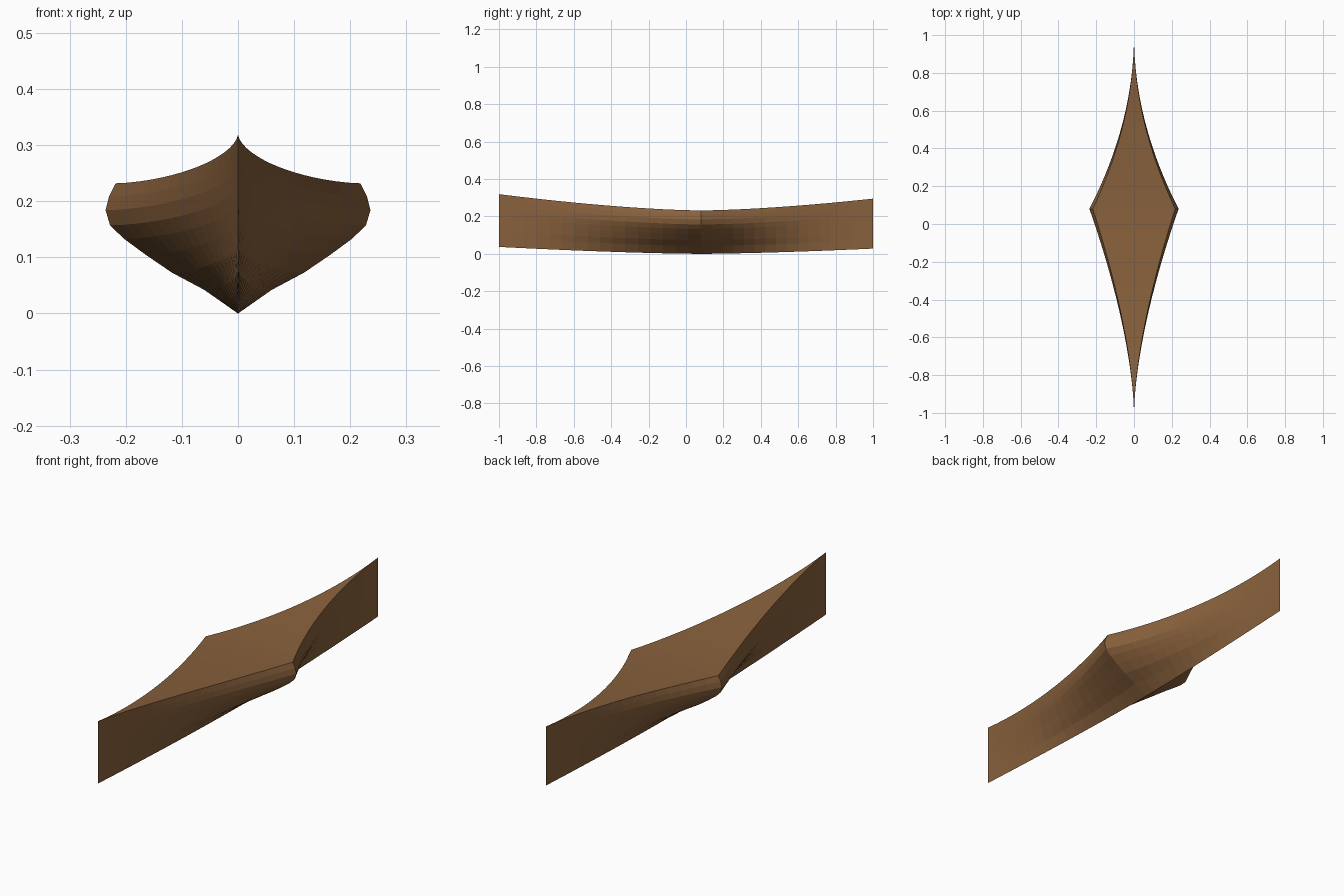
import bpy, bmesh

if "Cube" in bpy.data.objects:
    bpy.data.objects.remove(bpy.data.objects["Cube"])

wood = bpy.data.materials.new("brown_wood")
wood.diffuse_color = (0.25, 0.12, 0.046, 1)
wood.use_nodes = True
wood.node_tree.nodes["Principled BSDF"].inputs["Base Color"].default_value = wood.diffuse_color

MID_Y = 0.08          # widest station
N = 16                # stations per half
# midship half section, keel to deck edge
SECTION = [(0, 0), (0.06, 0.042), (0.118, 0.073), (0.165, 0.105), (0.203, 0.133),
           (0.228, 0.157), (0.236, 0.184), (0.230, 0.208), (0.218, 0.232)]
DECK = 0.232


def station(end_y, t, taper, keel_rise, deck_rise):
    """Closed-top section ring from port deck edge to starboard deck edge."""
    y = MID_Y + (end_y - MID_Y) * t
    w = (1 - t) ** taper
    keel = keel_rise * t ** 1.5
    deck = DECK + deck_rise * t ** 1.56
    half = [(x * w, y, keel + (deck - keel) * z / DECK) for x, z in SECTION]
    return [(-x, y, z) for x, y, z in reversed(half[1:])] + half


# stations from bow through midship to stern
rings = [station(-1, 1 - i / N, 1.6, 0.037, 0.087) for i in range(N + 1)]
rings += [station(1, i / N, 2.0, 0.028, 0.063) for i in range(1, N + 1)]

# hull skin and deck
bm = bmesh.new()
vr = [[bm.verts.new(p) for p in ring] for ring in rings]
for a, b in zip(vr, vr[1:]):
    for j in range(len(a)):
        k = (j + 1) % len(a)      # last strip is the deck
        bm.faces.new((a[j], a[k], b[k], b[j]))
bmesh.ops.remove_doubles(bm, verts=bm.verts, dist=1e-5)
bmesh.ops.dissolve_degenerate(bm, edges=bm.edges, dist=1e-6)
bmesh.ops.recalc_face_normals(bm, faces=bm.faces)

mesh = bpy.data.meshes.new("hull")
bm.to_mesh(mesh)
bm.free()
mesh.materials.append(wood)
hull = bpy.data.objects.new("hull", mesh)
bpy.context.collection.objects.link(hull)
